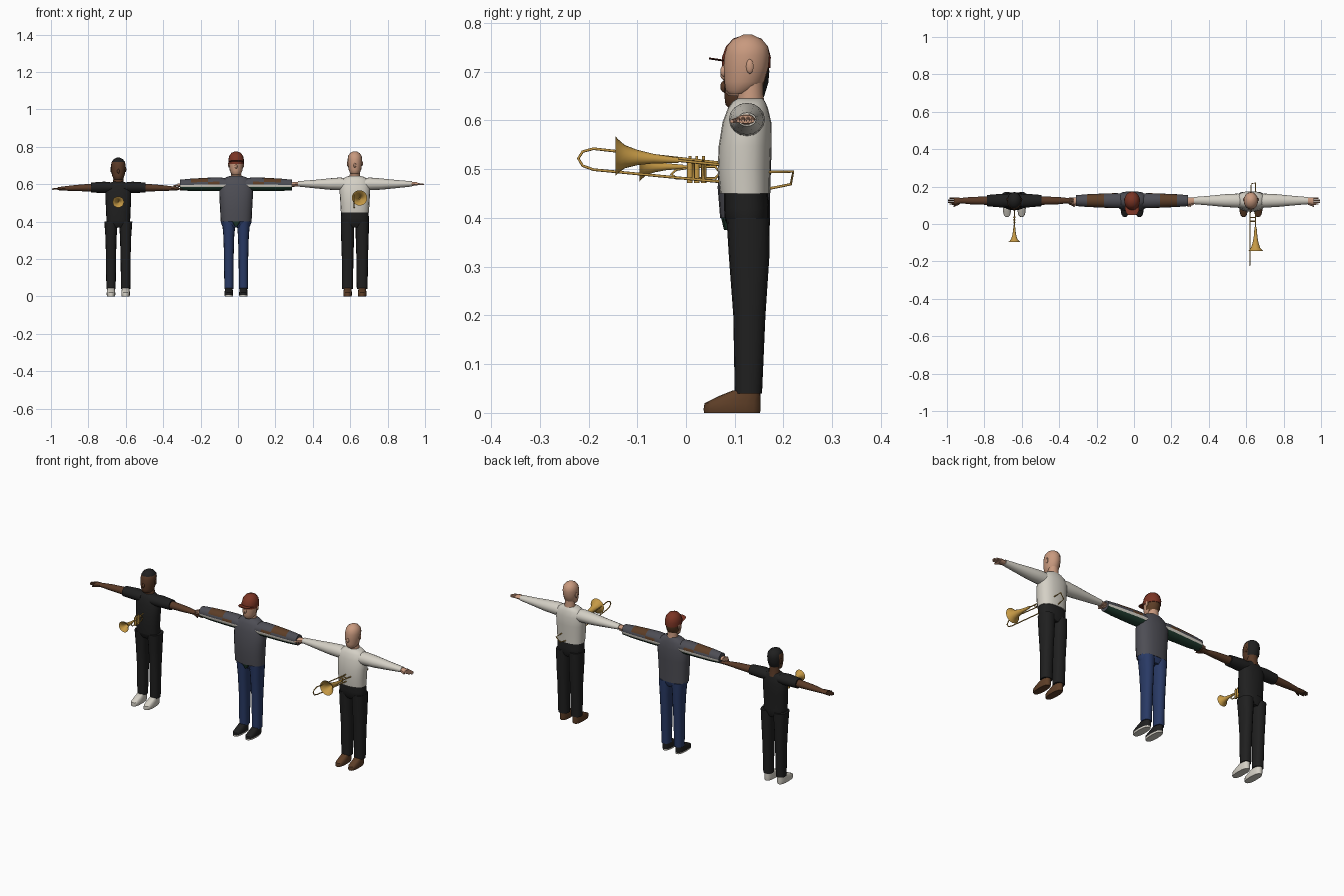
import bpy, bmesh, math
from mathutils import Vector

cube = bpy.data.objects.get("Cube")
if cube:
    bpy.data.objects.remove(cube)


def material(name, r, g, b):
    m = bpy.data.materials.new(name)
    m.use_nodes = True
    m.diffuse_color = (r, g, b, 1)
    m.node_tree.nodes["Principled BSDF"].inputs["Base Color"].default_value = (r, g, b, 1)
    return m


WHITE = material("off_white", .66, .63, .56)
BLACK = material("black", .014, .014, .014)
TAN = material("light_skin", .58, .32, .21)
DARK = material("dark_skin", .10, .042, .02)
GREY = material("slate_grey", .075, .075, .09)
BLUE = material("denim_blue", .022, .042, .13)
RED = material("cap_red", .2, .035, .018)
GOLD = material("brass", .56, .32, .06)
GREEN = material("dark_green", .014, .045, .028)
LEATHER = material("leather_brown", .11, .048, .02)


def loft(name, axis, sections, mats, rule=None, sides=16, power=1.0):
    """Skin rings (t, a, b, ra, rb) along an axis; rule picks the material of a face."""
    bm = bmesh.new()
    rings = []
    for t, a, b, ra, rb in sections:
        ring = []
        for i in range(sides):
            ang = 2 * math.pi * i / sides
            c, s = math.cos(ang), math.sin(ang)
            u = a + ra * math.copysign(abs(c) ** power, c)
            v = b + rb * math.copysign(abs(s) ** power, s)
            ring.append(bm.verts.new({"x": (t, u, v), "y": (u, t, v), "z": (u, v, t)}[axis]))
        rings.append(ring)
    for r0, r1 in zip(rings, rings[1:]):
        for i in range(sides):
            j = (i + 1) % sides
            bm.faces.new((r0[i], r0[j], r1[j], r1[i]))
    bm.faces.new(rings[0])
    bm.faces.new(rings[-1])
    bmesh.ops.recalc_face_normals(bm, faces=bm.faces)
    for f in bm.faces:
        f.smooth = True
        if rule:
            f.material_index = rule(f.calc_center_median(), f.normal)
    mesh = bpy.data.meshes.new(name)
    bm.to_mesh(mesh)
    bm.free()
    mesh.set_sharp_from_angle(angle=math.radians(40))
    for m in mats:
        mesh.materials.append(m)
    ob = bpy.data.objects.new(name, mesh)
    bpy.context.collection.objects.link(ob)
    return ob


def blob(name, centre, size, mat):
    """Small ellipsoid."""
    x, y, z = centre
    secs = []
    for k in range(7):
        a = math.pi * (k + .15) / 6.3 - math.pi / 2
        secs.append((z + size[2] * math.sin(a), x, y, size[0] * math.cos(a), size[1] * math.cos(a)))
    return loft(name, "z", secs, [mat], sides=10)


def tube(name, points, radius, mat, cyclic=False):
    cu = bpy.data.curves.new(name, "CURVE")
    cu.dimensions = "3D"
    cu.bevel_depth = radius
    cu.bevel_resolution = 2
    cu.use_fill_caps = True
    sp = cu.splines.new("POLY")
    sp.points.add(len(points) - 1)
    for p, co in zip(sp.points, points):
        p.co = (*co, 1)
    sp.use_cyclic_u = cyclic
    cu.materials.append(mat)
    ob = bpy.data.objects.new(name, cu)
    bpy.context.collection.objects.link(ob)


def span(z, x, half, front, back):
    return (z, x, (front + back) / 2, half, (back - front) / 2)


def head(who, x, base, top, mats, rule=None):
    h = top - base
    shape = ((0, .020, .088, .125), (.06, .027, .081, .145), (.2, .034, .079, .160), (.45, .038, .077, .169),
             (.65, .039, .079, .171), (.8, .036, .084, .168), (.92, .026, .096, .156), (1, .009, .118, .136))
    loft(who + "_head", "z", [span(base + f * h, x, w, a, b) for f, w, a, b in shape], mats, rule)
    blob(who + "_nose", (x, .078, base + .38 * h), (.007, .008, .012), mats[0])
    for s in (-1, 1):
        blob(f"{who}_ear_{s}", (x + s * .038, .131, base + .46 * h), (.005, .008, .015), mats[0])


def person(who, x, w, hem, top, depth, skin, shirt, pants, shoe, sole, leg_w, arm_z, hand):
    # Torso and neck
    shape = ((0, .93, .07, .172), (.25, .96, .065, .173), (.5, 1, .067, .175), (.75, 1.02, .075, .175),
             (.9, .88, .086, .168), (.97, .6, .096, .162), (1, .35, .106, .158))
    mid = .125
    loft(who + "_shirt", "z", [span(hem + f * (top - hem), x, w * k, mid + (a - mid) * depth, mid + (b - mid) * depth)
                               for f, k, a, b in shape], [shirt], sides=20, power=.85)
    loft(who + "_neck", "z", [span(top - .02, x, .031, .102, .163), span(top + .01, x, .027, .107, .158),
                              span(top + .045, x, .026, .108, .158)], [skin])
    # Hips, legs and shoes
    loft(who + "_hips", "z", [span(.37, x, w * .8, .095, .16), span(.395, x, w * .92, .08, .17),
                              span(.42, x, w * .92, .078, .170), span(hem + .01, x, w * .9, .078, .167)],
         [pants], sides=20, power=.85)
    for s in (-1, 1):
        cx = x + s * .039
        loft(f"{who}_leg_{s}", "z", [span(.04, cx, leg_w, .1, .156), span(.2, cx, leg_w * 1.06, .097, .163),
                                     span(.32, cx, leg_w * 1.2, .088, .171), span(.40, cx, .036, .083, .172)],
             [pants], power=.85)
        loft(f"{who}_shoe_{s}", "z", [span(0, cx, .021, .037, .152), span(.008, cx, .023, .036, .153),
                                      span(.02, cx, .023, .038, .153), span(.034, cx, .021, .066, .153),
                                      span(.046, cx, .019, .096, .152)],
             [shoe, sole], lambda c, n: int(c.z < .008), power=.8)
        # Hand with four fingers and a thumb
        start, end = hand
        n = end - start
        loft(f"{who}_palm_{s}", "x", [(x + s * (start - .015), .125, arm_z, .013, .011),
                                      (x + s * (start + .1 * n), .124, arm_z, .017, .011),
                                      (x + s * (start + .5 * n), .122, arm_z, .021, .009)], [skin], sides=10)
        for k in range(4):
            tip = end - (.008 if k in (0, 3) else 0)
            y = .107 + k * .010
            loft(f"{who}_finger_{k}_{s}", "x", [(x + s * (start + .42 * n), y, arm_z, .0048, .006),
                                                (x + s * tip, y, arm_z - .003, .0035, .004)], [skin], sides=6)
        loft(f"{who}_thumb_{s}", "x", [(x + s * (start + .05 * n), .110, arm_z, .006, .006),
                                       (x + s * (start + .55 * n), .094, arm_z - .004, .004, .004)], [skin], sides=6)


def arms(name, x, z_y_z, mats, rule=None):
    for s in (-1, 1):
        loft(f"{name}_{s}", "x", [(x + s * d, .125, z, ry, rz) for d, z, ry, rz in z_y_z], mats, rule)


# Left figure: slim, black clothes, pale shoes
X1 = -.64
person("slim_man", X1, .068, .40, .615, .85, DARK, BLACK, BLACK, WHITE, WHITE, .025, .577, (.29, .355))
arms("slim_man_sleeve", X1, [(.03, .583, .035, .026), (.075, .584, .036, .030), (.145, .582, .030, .027)], [BLACK])
arms("slim_man_arm", X1, [(.13, .582, .024, .021), (.18, .581, .021, .019), (.23, .580, .020, .016),
                          (.295, .577, .013, .011)], [DARK])
head("slim_man", X1, .625, .742, [DARK, BLACK],
     lambda c, n: int(c.z > .712 or (c.y > .14 and c.z > .655)))

# Middle figure: patched jacket, jeans and cap
X2 = -.01
person("jacket_man", X2, .089, .40, .645, 1, TAN, GREY, BLUE, BLACK, WHITE, .024, .595, (.29, .335))


def jacket_sleeve(c, n):
    d = abs(c.x - X2)
    if n.z < -.3:
        return 2
    if n.z < 0:
        return 3
    if n.z > .5:
        return int(.15 < d < .24)
    return int(.09 < d < .15)


arms("jacket_man_sleeve", X2, [(.04, .598, .038, .032), (.09, .6, .040, .037), (.15, .599, .038, .036),
                               (.24, .597, .034, .033), (.30, .596, .029, .028)],
     [GREY, LEATHER, GREEN, WHITE], jacket_sleeve)
head("jacket_man", X2, .65, .768, [TAN, LEATHER], lambda c, n: int(c.y > .125))
loft("cap_crown", "z", [span(.708, X2, .041, .074, .173), span(.73, X2, .042, .074, .174),
                        span(.752, X2, .037, .082, .168), span(.768, X2, .025, .097, .154),
                        span(.775, X2, .008, .118, .134)], [RED])
loft("cap_visor", "y", [(.047, X2, .727, .018, .002), (.056, X2, .726, .030, .002),
                        (.075, X2, .723, .037, .002), (.1, X2, .72, .038, .002)], [RED])
loft("jacket_lining", "z", [span(.375, X2, .006, .078, .1), span(.40, X2, .026, .072, .1)], [GREEN], sides=8)

# Right figure: white shirt, black trousers, bald
X3 = .625
person("shirt_man", X3, .081, .45, .645, 1, TAN, WHITE, BLACK, LEATHER, LEATHER, .029, .602, (.30, .37))
arms("shirt_man_sleeve", X3, [(.03, .6, .036, .030), (.08, .602, .037, .034), (.14, .601, .034, .030),
                              (.22, .601, .026, .022), (.305, .602, .019, .014)], [WHITE])
head("shirt_man", X3, .655, .776, [TAN])


def bell(name, x, y, z, r, length, drop):
    # Flared shell with a hollow mouth
    flare = ((.75, .25), (.9, .14)), ((0, 1), (.04, .86), (.15, .58), (.35, .38), (.6, .24), (1, .13))
    inner = [(y + .5 * length, x, z - .5 * drop, .08 * r, .08 * r), (y + .2 * length, x, z - .2 * drop, .42 * r, .42 * r),
             (y + .05 * length, x, z, .76 * r, .76 * r)]
    outer = [(y + f * length, x, z - f * drop, k * r, k * r) for f, k in flare[1]]
    loft(name, "y", inner + outer, [GOLD], sides=20)


# Trombone
bell("trombone_bell", .65, -.145, .527, .041, .13, .009)
tube("trombone_bell_tube", [(.65, -.02, .518), (.65, .07, .509), (.65, .16, .494), (.65, .22, .495),
                            (.627, .215, .469), (.625, .175, .461), (.622, .06, .476)], .0028, GOLD)
tube("trombone_slide", [(.62, .07, .513), (.62, -.19, .542), (.62, -.212, .536), (.62, -.221, .522),
                        (.62, -.212, .507), (.62, -.19, .499), (.62, .07, .474)], .0028, GOLD)
for y in (.015, .035):
    tube("trombone_brace", [(.62, y, .478), (.62, y, .517), (.65, y, .513)], .003, GOLD)

# Trumpet
bell("trumpet_bell", X1, -.095, .505, .03, .09, 0)
tube("trumpet_loop", [(X1, -.01, .505), (X1, .06, .505), (X1, .07, .493), (X1, .06, .481),
                      (X1, -.02, .481), (X1, -.03, .490), (X1, -.02, .499), (X1, .075, .515)], .0028, GOLD)
for k in range(3):
    y = .008 + .014 * k
    loft(f"trumpet_valve_{k}", "z", [(.472, X1, y, .006, .006), (.518, X1, y, .006, .006),
                                     (.519, X1, y, .003, .003), (.527, X1, y, .003, .003)], [GOLD], sides=10)
